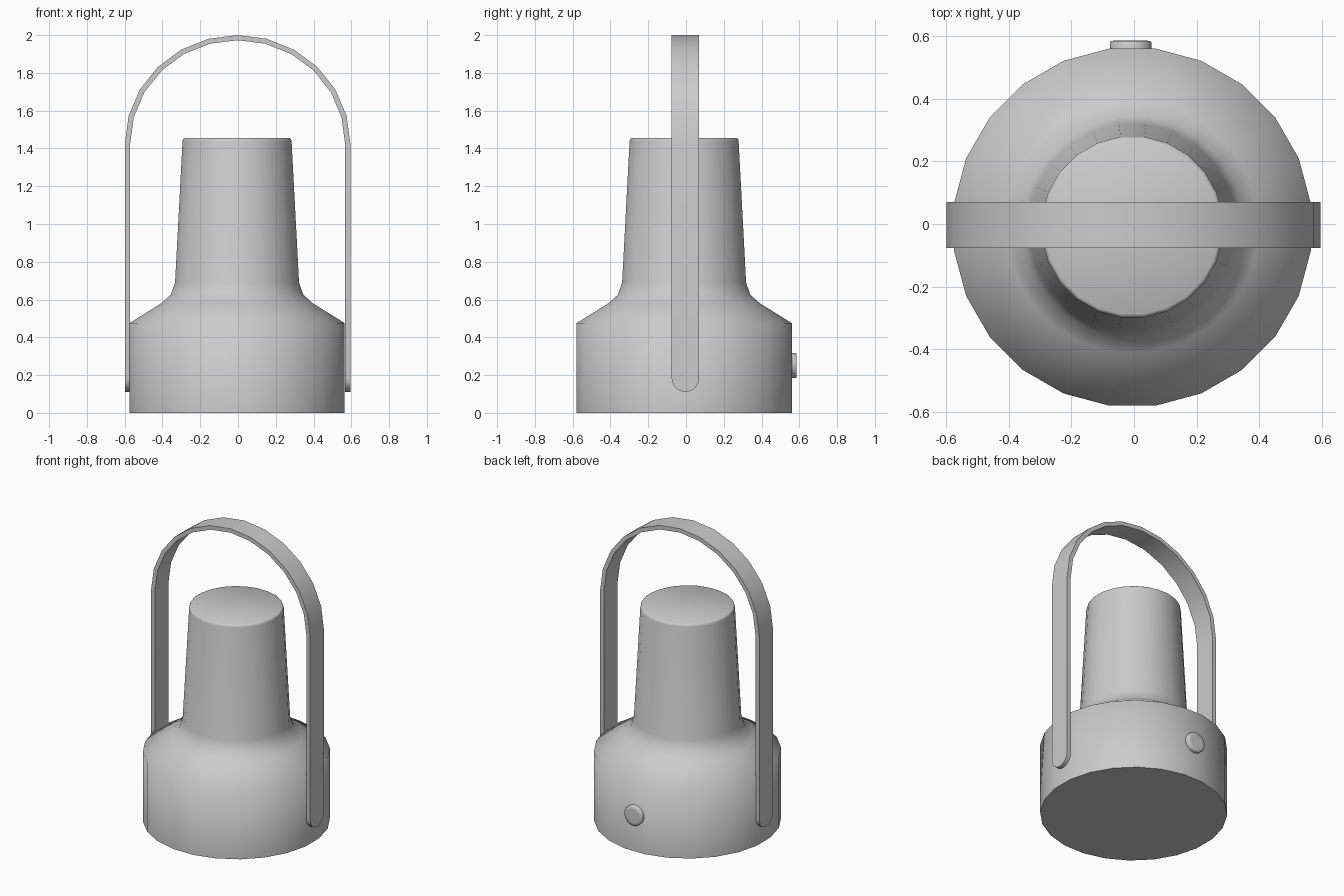
import bpy, bmesh
from math import sin, cos, pi, radians

if "Cube" in bpy.data.objects:
    bpy.data.objects.remove(bpy.data.objects["Cube"])


def finish(name, bm, angle):
    bmesh.ops.remove_doubles(bm, verts=bm.verts, dist=0.0005)
    bmesh.ops.recalc_face_normals(bm, faces=bm.faces)
    me = bpy.data.meshes.new(name)
    bm.to_mesh(me)
    bm.free()
    ob = bpy.data.objects.new(name, me)
    bpy.context.collection.objects.link(ob)
    bpy.ops.object.select_all(action='DESELECT')
    ob.select_set(True)
    bpy.context.view_layer.objects.active = ob
    bpy.ops.object.shade_smooth_by_angle(angle=radians(angle))
    return ob


def bridge(bm, rings):
    """Join successive closed rings of points with quads and cap both ends."""
    vs = [[bm.verts.new(p) for p in ring] for ring in rings]
    for a, b in zip(vs, vs[1:]):
        n = len(a)
        for i in range(n):
            j = (i + 1) % n
            bm.faces.new((a[i], a[j], b[j], b[i]))
    bm.faces.new(vs[0])
    bm.faces.new(vs[-1])


def turned(profile, sides):
    return [[(r * cos(2 * pi * (i + 0.5) / sides), r * sin(2 * pi * (i + 0.5) / sides), z)
             for i in range(sides)] for r, z in profile]


# lamp body: wide base, sloping shoulder and tapered shade
bm = bmesh.new()
bridge(bm, turned([(0.575, 0), (0.575, 0.475), (0.405, 0.58), (0.354, 0.625), (0.331, 0.69),
                   (0.291, 1.44), (0.288, 1.45), (0.28, 1.455)], 24))
body = finish("lamp_body", bm, 65)
body.location = (-0.005, -0.01, 0)

# carrying strap: flat band with rounded leg ends and an arch on top
OUT, INN, HALF, END, SPRING = 0.597, 0.569, 0.073, 0.184, 1.425
leg = [(OUT, INN, END - HALF * sin(a), HALF * cos(a))
       for a in (radians(d) for d in (88, 75, 60, 45, 30, 15, 0))]
rings = []


def station(xo, zo, xi, zi, w):
    rings.append([(xo, -w, zo), (xo, w, zo), (xi, w, zi), (xi, -w, zi)])


for xo, xi, z, w in leg:
    station(xo, z, xi, z, w)
for k in range(13):
    a = pi * k / 12
    station(OUT * cos(a), SPRING + 0.575 * sin(a), INN * cos(a), SPRING + 0.548 * sin(a), HALF)
for xo, xi, z, w in reversed(leg):
    station(-xo, z, -xi, z, w)
bm = bmesh.new()
bridge(bm, rings)
strap = finish("carry_strap", bm, 40)
strap.location = (-0.002, -0.003, 0)

# round switch on the back
bm = bmesh.new()
bridge(bm, turned([(0.067, 0), (0.067, 0.041), (0.064, 0.045), (0.045, 0.046)], 24))
switch = finish("switch_button", bm, 65)
switch.rotation_euler = (-pi / 2, 0, 0)
switch.location = (-0.011, 0.54, 0.25)
